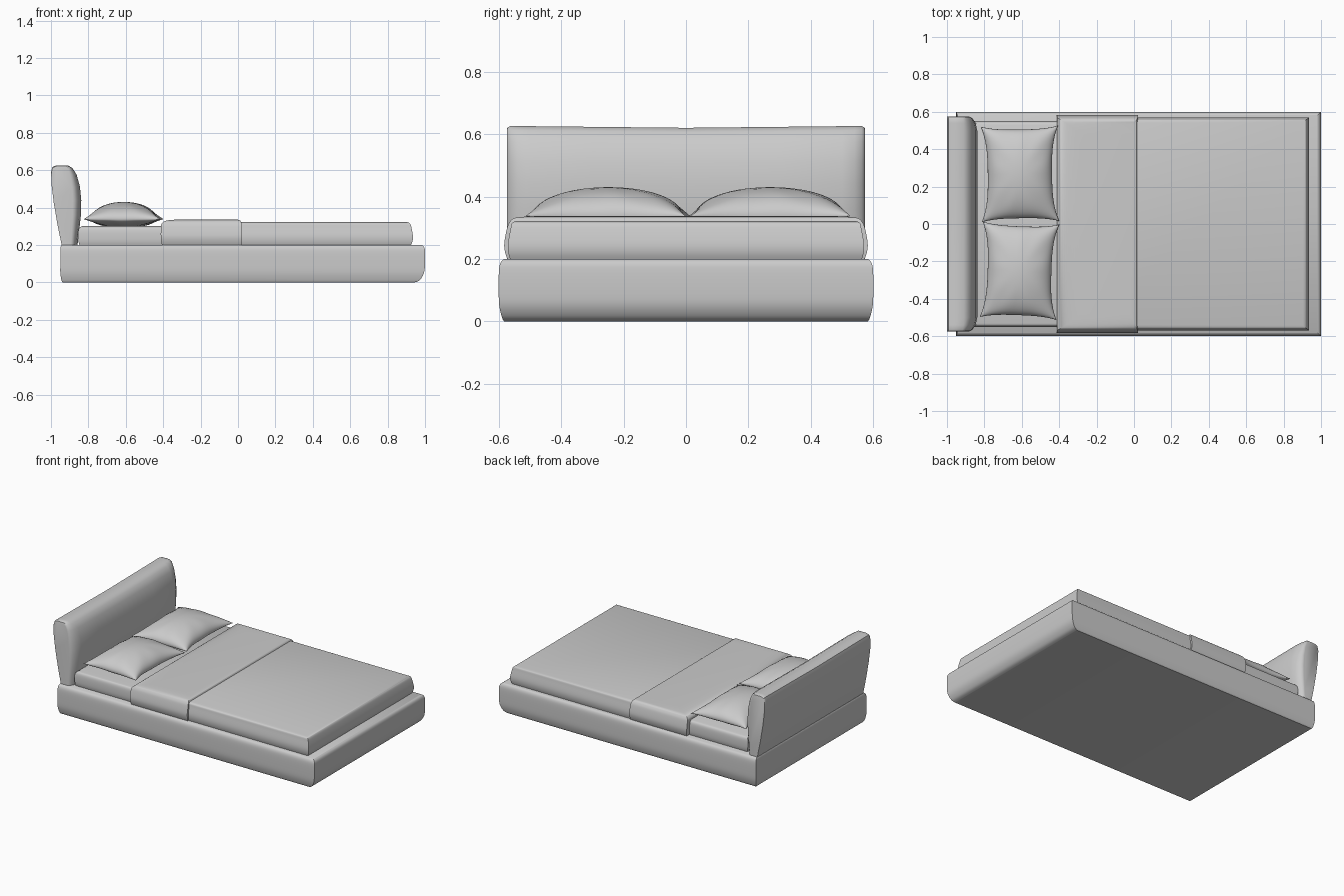
import bpy, bmesh, math

cube = bpy.data.objects.get("Cube")
if cube:
    bpy.data.objects.remove(cube, do_unlink=True)

fabric = bpy.data.materials.new("light grey fabric")
fabric.use_nodes = True
grey = (0.6, 0.6, 0.6, 1)
fabric.diffuse_color = grey
fabric.node_tree.nodes["Principled BSDF"].inputs["Base Color"].default_value = grey


def finish(name, bm, angle=35):
    bmesh.ops.remove_doubles(bm, verts=bm.verts, dist=0.0001)
    bmesh.ops.recalc_face_normals(bm, faces=bm.faces)
    mesh = bpy.data.meshes.new(name)
    bm.to_mesh(mesh)
    bm.free()
    obj = bpy.data.objects.new(name, mesh)
    bpy.context.collection.objects.link(obj)
    mesh.materials.append(fabric)
    bpy.ops.object.select_all(action='DESELECT')
    obj.select_set(True)
    bpy.context.view_layer.objects.active = obj
    bpy.ops.object.shade_smooth_by_angle(angle=math.radians(angle))
    return obj


def loft(name, rings, angle=35):
    """Skin a stack of point rings and cap both ends."""
    bm = bmesh.new()
    loops = [[bm.verts.new(p) for p in ring] for ring in rings]
    for a, b in zip(loops, loops[1:]):
        for i in range(len(a)):
            j = (i + 1) % len(a)
            bm.faces.new((a[i], a[j], b[j], b[i]))
    bm.faces.new(loops[0])
    bm.faces.new(loops[-1])
    return finish(name, bm, angle)


def smooth_profile(points, steps=4):
    """Interpolate a few control points with a smooth curve."""
    pts = [points[0]] + points + [points[-1]]
    out = []
    for p0, p1, p2, p3 in zip(pts, pts[1:], pts[2:], pts[3:]):
        for k in range(steps):
            t = k / steps
            out.append([0.5 * (2*b + (c-a)*t + (2*a-5*b+4*c-d)*t*t + (3*b-a-3*c+d)*t**3)
                        for a, b, c, d in zip(p0, p1, p2, p3)])
    return out + [list(points[-1])]


def cushion(name, head, foot, side, profile):
    """Mitred soft box; profile rows are z, head inset, foot inset, side inset."""
    rings = []
    for z, h, f, s in smooth_profile(profile):
        x0, x1, y = head + h, foot - f, side - s
        rings.append([(x0, -y, z), (x1, -y, z), (x1, y, z), (x0, y, z)])
    return loft(name, rings)


# Padded base with rounded rails
cushion("bed_base", -0.95, 1.0, 0.6, [
    (0, .012, .055, .018), (.012, .006, .028, .011), (.05, 0, .006, .002),
    (.10, 0, 0, 0), (.165, 0, 0, .001), (.19, .002, .006, .007), (.2, .006, .02, .018)])

# Mattress, visible at the head end
cushion("mattress", -0.855, 0.88, 0.55, [
    (.19, .01, .01, .008), (.22, .002, 0, 0), (.265, 0, 0, 0),
    (.29, .006, .006, .006), (.3, .022, .022, .022)])

# Duvet draped over the foot end
cushion("duvet", -0.2, 0.935, 0.57, [
    (.195, 0, .012, .008), (.22, 0, .002, .001), (.25, 0, 0, 0),
    (.295, 0, .008, .008), (.315, 0, .016, .013), (.322, 0, .032, .028)])

# Turned back part of the duvet
cushion("duvet_fold", -0.413, 0.022, 0.582, [
    (.195, .008, .004, .012), (.22, .002, 0, .003), (.25, 0, 0, 0),
    (.295, .001, 0, .008), (.316, .006, .003, .016), (.33, .03, .01, .03),
    (.335, .075, .022, .06), (.337, .12, .04, .1)])

# Headboard: leaning padded profile swept across the width
back = [(-.943, .2), (-.965, .31), (-.985, .43), (-.997, .53), (-.999, .59),
        (-.992, .615), (-.97, .624)]
front = [(-.91, .624), (-.885, .61), (-.863, .575), (-.845, .51), (-.838, .44),
         (-.84, .36), (-.85, .27), (-.858, .2)]
outline = back + front
rings = []
for y, bulge, trim in [(-.574, .5, .012), (-.572, .62, .005), (-.562, .75, 0), (-.54, .9, 0),
                       (-.5, 1, 0), (-.3, 1, 0), (0, 1, 0), (.3, 1, 0), (.5, 1, 0),
                       (.54, .9, 0), (.562, .75, 0), (.572, .62, .005), (.574, .5, .012)]:
    ring = []
    for x, z in outline:
        if x > -.93:
            x = -.93 + (x + .93) * bulge
        rise = (z - .2) / .424
        z += rise * (.006 * (abs(y) / .57) - .004 - trim)
        ring.append((x, y, z))
    rings.append(ring)
loft("headboard", rings, 40)


# Pillows: puffed grids with pinched corners
def pillow(name, cx, cy, hx, hy, tilt):
    bm = bmesh.new()
    n = 28
    for sign, height in ((1, .092), (-1, .045)):
        grid = []
        for i in range(n + 1):
            row = []
            for j in range(n + 1):
                u = -math.cos(math.pi * i / n)
                v = -math.cos(math.pi * j / n)
                # edges curve inward between the corners
                x = u * hx * (1 - .17 * (1 - abs(v) ** 3))
                y = v * hy * (1 - .07 * (1 - abs(u) ** 3))
                puff = ((1 - u * u) * (1 - v * v)) ** .48
                crease = .003 * math.sin(9 * math.atan2(v, u)) * puff * (u*u + v*v)
                z = .338 + sign * height * puff + crease
                row.append(bm.verts.new((cx + x + tilt * v, cy + y - tilt * u, z)))
            grid.append(row)
        for i in range(n):
            for j in range(n):
                bm.faces.new((grid[i][j], grid[i+1][j], grid[i+1][j+1], grid[i][j+1]))
    finish(name, bm, 60)


pillow("left_pillow", -.61, .268, .207, .255, -.003)
pillow("right_pillow", -.612, -.25, .205, .255, .008)
